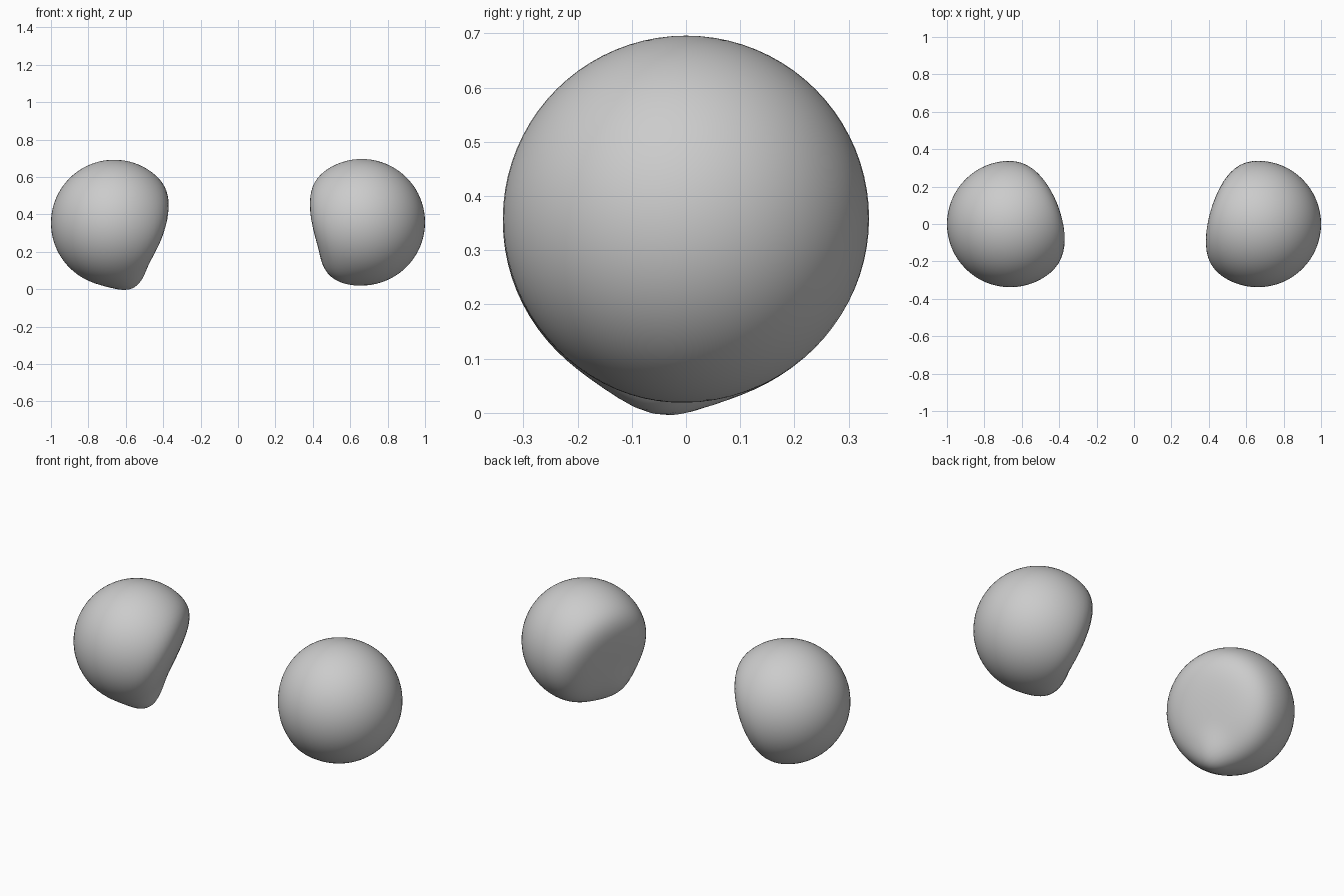
import bpy
import bmesh
import math
from mathutils import Vector

if "Cube" in bpy.data.objects:
    bpy.data.objects.remove(bpy.data.objects["Cube"])

R = 0.338   # radius of each ball


def eyeball(name, centre, flat_dir, flat_dist, bump_dir, bump, tight, p=6):
    """Smooth ball, softly flattened on one side with a slight rim bulge."""
    n = Vector(flat_dir).normalized()
    b = Vector(bump_dir).normalized()
    bm = bmesh.new()
    bmesh.ops.create_uvsphere(bm, u_segments=64, v_segments=40, radius=1)
    for v in bm.verts:
        d = v.co.normalized()
        c = max(0.0, d.dot(n)) * R / flat_dist
        r = R * (1 + c ** p) ** (-1 / p)
        r += bump * math.exp(tight * (d.dot(b) - 1))
        v.co = d * r
    for f in bm.faces:
        f.smooth = True
    me = bpy.data.meshes.new(name)
    bm.to_mesh(me)
    bm.free()
    ob = bpy.data.objects.new(name, me)
    ob.location = centre
    bpy.context.collection.objects.link(ob)
    return ob


# Left ball: inner, back, lower side flattened, pointed lower rim
eyeball("left_eyeball", (-0.662, 0, 0.354), (0.87, 0.33, -0.38), 0.23,
        (0.32, -0.10, -0.94), 0.043, 20)

# Right ball: inner side flattened, softer lower rim
eyeball("right_eyeball", (0.662, 0, 0.358), (-0.92, 0.27, -0.28), 0.235,
        (-0.58, -0.20, -0.79), 0.03, 15)
